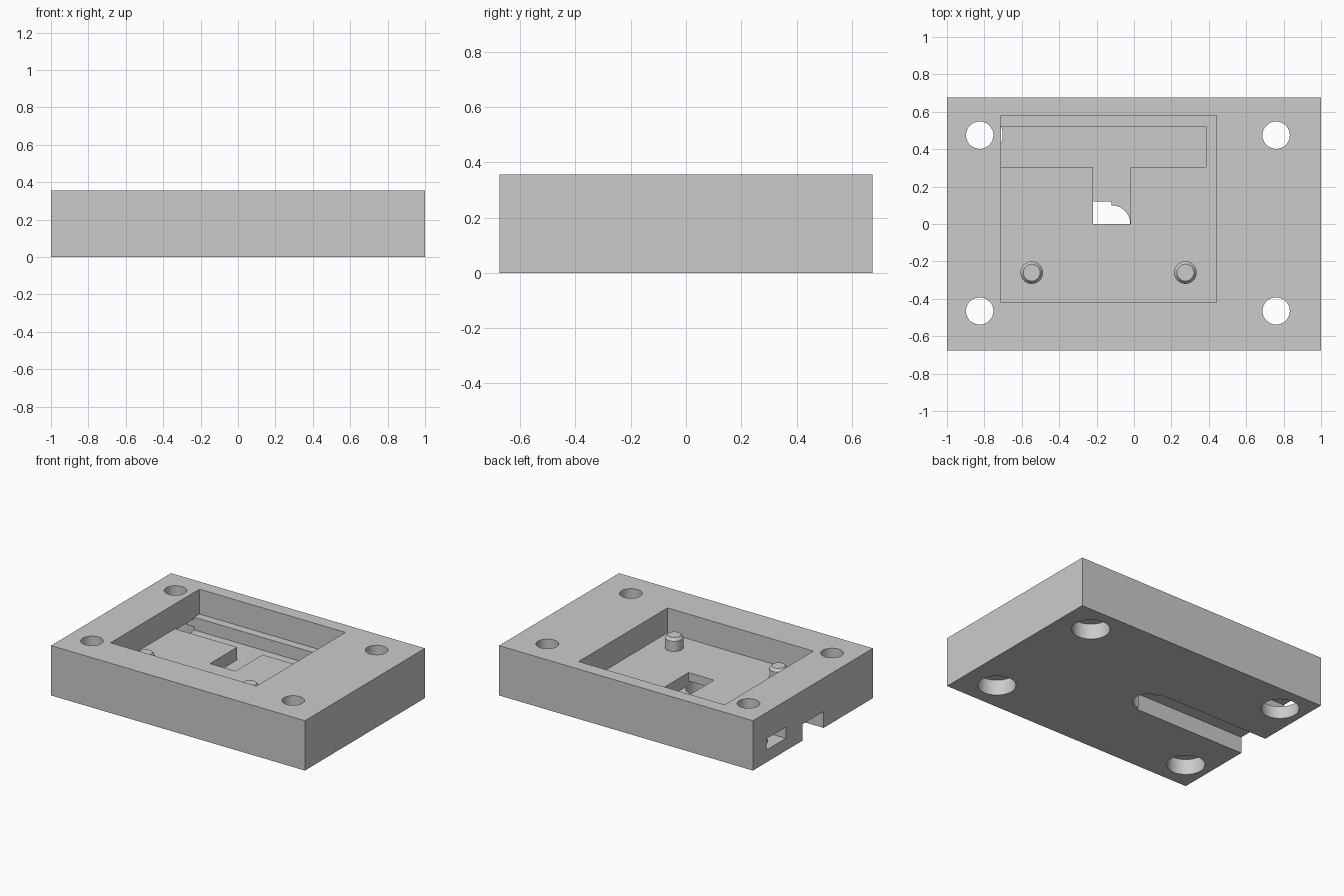
import bpy
from math import radians

default = bpy.data.objects.get("Cube")
if default:
    bpy.data.objects.remove(default, do_unlink=True)

grey = bpy.data.materials.new("plain_grey")
grey.use_nodes = True
grey.diffuse_color = (0.6, 0.6, 0.6, 1)
grey.node_tree.nodes["Principled BSDF"].inputs["Base Color"].default_value = (0.6, 0.6, 0.6, 1)


def box(name, x, y, z):
    """Box from (low, high) pairs on each axis."""
    bpy.ops.mesh.primitive_cube_add(size=1, location=[sum(a) / 2 for a in (x, y, z)])
    ob = bpy.context.object
    ob.name = name
    ob.scale = [a[1] - a[0] for a in (x, y, z)]
    bpy.ops.object.transform_apply(location=True, scale=True, rotation=False)
    ob.data.materials.append(grey)
    return ob


def cylinder(name, x, y, radius, low, high, top_radius=None):
    bpy.ops.mesh.primitive_cone_add(
        vertices=64, radius1=radius, radius2=top_radius or radius,
        depth=high - low, location=(x, y, (low + high) / 2))
    ob = bpy.context.object
    ob.name = name
    ob.data.materials.append(grey)
    return ob


def boolean(target, tool, operation="DIFFERENCE"):
    """Apply a boolean and discard its tool."""
    mod = target.modifiers.new("boolean", "BOOLEAN")
    mod.operation = operation
    mod.solver = "EXACT"
    mod.object = tool
    bpy.context.view_layer.objects.active = target
    bpy.ops.object.modifier_apply(modifier=mod.name)
    bpy.data.objects.remove(tool, do_unlink=True)


def smooth(ob):
    bpy.ops.object.select_all(action="DESELECT")
    ob.select_set(True)
    bpy.context.view_layer.objects.active = ob
    bpy.ops.object.shade_smooth_by_angle(angle=radians(30))


TOP = 0.355
FLOOR = 0.178
CHANNEL = 0.088

# Block with the large upper pocket
body = box("housing_block", (-1, 1), (-0.675, 0.675), (0, TOP))
boolean(body, box("pocket", (-0.71, 0.44), (-0.42, 0.58), (FLOOR, 0.5)))

# T-shaped recess in the pocket floor, with its opening through the side
boolean(body, box("recess_arm", (-0.71, 0.385), (0.305, 0.52), (CHANNEL, 0.25)))
boolean(body, box("recess_stem", (-0.22, -0.02), (0, 0.4), (CHANNEL, 0.25)))
boolean(body, box("side_window", (-1.1, -0.6), (0.305, 0.52), (CHANNEL, 0.168)))

# Underside cable slot with a rounded inner end
boolean(body, box("slot", (-1.1, -0.12), (-0.12, 0.12), (-0.1, 0.117)))
boolean(body, cylinder("slot_end", -0.12, 0, 0.1, -0.1, 0.117))

# Counterbored corner holes
for x in (-0.825, 0.76):
    for y in (-0.465, 0.475):
        boolean(body, cylinder("screw_hole", x, y, 0.073, -0.1, 0.5))
        boolean(body, cylinder("counterbore", x, y, 0.123, -0.1, 0.11))
smooth(body)

# Chamfered locating pins
for side, x in (("right", -0.547), ("left", 0.275)):
    pin = cylinder(side + "_locating_pin", x, -0.26, 0.06, FLOOR - 0.01, 0.25)
    tip = cylinder("pin_tip", x, -0.26, 0.06, 0.25, 0.27, 0.045)
    boolean(pin, tip, "UNION")
    smooth(pin)
